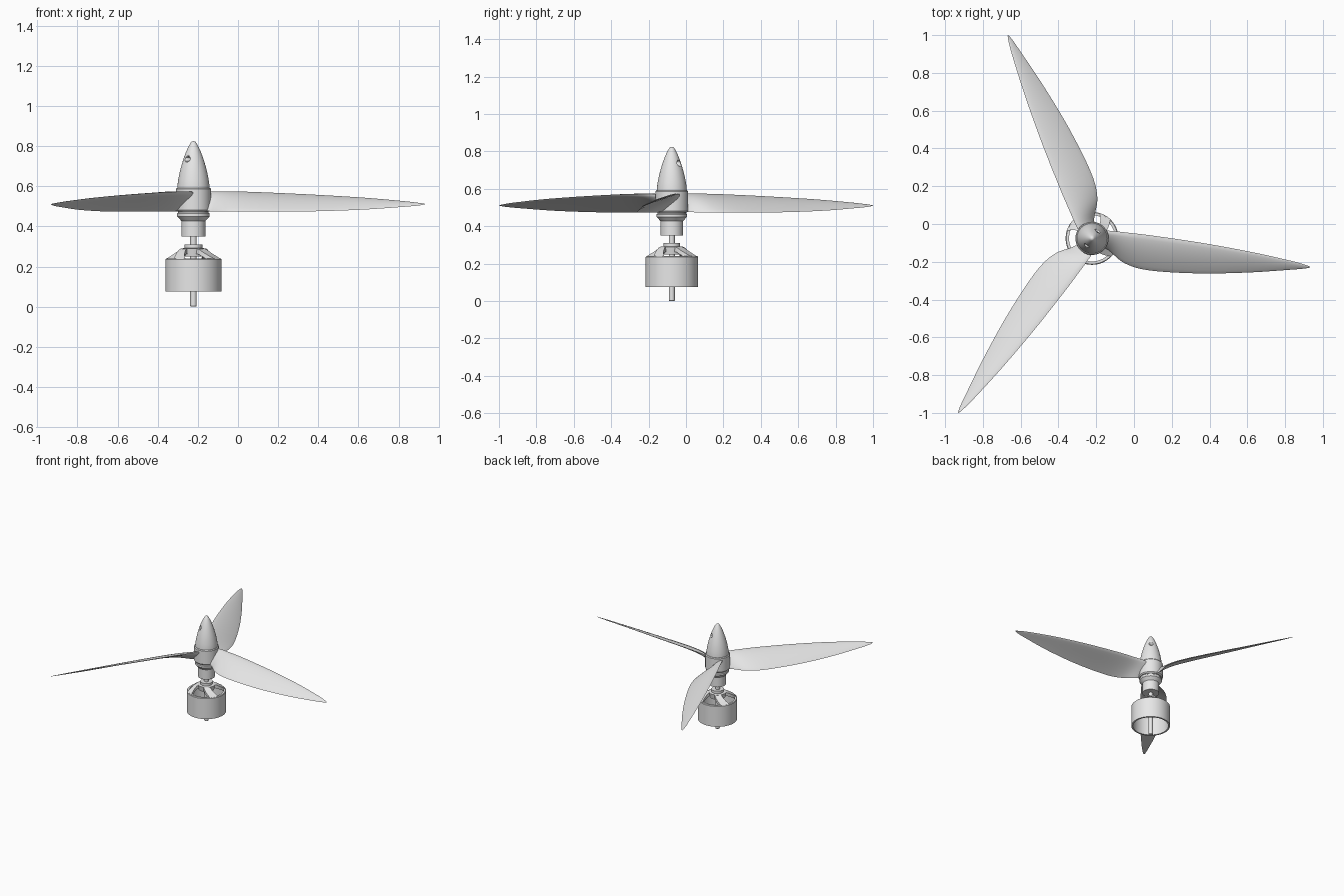
import bpy, bmesh, math
from mathutils import Vector, Matrix

if "Cube" in bpy.data.objects:
    bpy.data.objects.remove(bpy.data.objects["Cube"])

AXIS = Vector((-0.222, -0.076, 0))
BLADE_ANGLE = -7.3

grey = bpy.data.materials.new("light_grey")
grey.use_nodes = True
grey.diffuse_color = (0.8, 0.8, 0.8, 1)
grey.node_tree.nodes["Principled BSDF"].inputs["Base Color"].default_value = (0.8, 0.8, 0.8, 1)


def finish(name, bm, angle=30):
    bmesh.ops.remove_doubles(bm, verts=bm.verts, dist=1e-5)
    bmesh.ops.recalc_face_normals(bm, faces=bm.faces)
    mesh = bpy.data.meshes.new(name)
    bm.to_mesh(mesh)
    bm.free()
    mesh.materials.append(grey)
    obj = bpy.data.objects.new(name, mesh)
    obj.location = AXIS
    bpy.context.collection.objects.link(obj)
    bpy.ops.object.select_all(action='DESELECT')
    obj.select_set(True)
    bpy.context.view_layer.objects.active = obj
    bpy.ops.object.shade_smooth_by_angle(angle=math.radians(angle))
    return obj


def skin(bm, rings, caps=True):
    """Join matching closed loops of points with quads."""
    loops = [[bm.verts.new(p) for p in ring] for ring in rings]
    n = len(loops[0])
    for a, b in zip(loops, loops[1:]):
        for i in range(n):
            j = (i + 1) % n
            bm.faces.new((a[i], a[j], b[j], b[i]))
    if caps:
        bm.faces.new(loops[0])
        bm.faces.new(loops[-1])


def lathe(name, profile, closed=False, steps=64):
    """Turn an (r, z) profile about the vertical axis."""
    bm = bmesh.new()
    pts = profile + profile[:1] if closed else profile
    rings = []
    for r, z in pts:
        turn = [2 * math.pi * i / steps for i in range(steps)]
        rings.append([(max(r, 1e-4) * math.cos(a), max(r, 1e-4) * math.sin(a), z) for a in turn])
    skin(bm, rings, caps=not closed)
    return finish(name, bm)


def catmull(rows, per_span):
    """Smooth curve through rows of values."""
    out = []
    for k in range(len(rows) - 1):
        a, b = rows[max(k - 1, 0)], rows[k]
        c, d = rows[k + 1], rows[min(k + 2, len(rows) - 1)]
        for i in range(per_span):
            t = i / per_span
            out.append([q + t / 2 * (r - p + t * (2*p - 5*q + 4*r - s + t * (3*(q - r) + s - p)))
                        for p, q, r, s in zip(a, b, c, d)])
    return out + [list(rows[-1])]


# Spinner cone with a cross-drilled hole
spinner = lathe("spinner", [(r, z) for r, z in catmull(
    [(0, .825), (.012, .819), (.031, .785), (.05, .735), (.066, .68), (.077, .625), (.081, .585)], 4)])
bm = bmesh.new()
bmesh.ops.create_cone(bm, cap_ends=True, segments=24, radius1=.015, radius2=.015, depth=.3,
                      matrix=Matrix.Translation((0, 0, .735))
                      @ Matrix.Rotation(math.radians(BLADE_ANGLE + 240), 4, 'Z')
                      @ Matrix.Rotation(math.pi / 2, 4, 'Y'))
cutter = finish("hole_cutter", bm)
bpy.context.view_layer.objects.active = spinner
mod = spinner.modifiers.new("hole", 'BOOLEAN')
mod.operation, mod.object, mod.solver = 'DIFFERENCE', cutter, 'EXACT'
bpy.ops.object.modifier_apply(modifier=mod.name)
bpy.data.objects.remove(cutter)

# Hub, collar and shaft
lathe("blade_hub", [(0, .592), (.083, .592), (.088, .586), (.088, .482), (.082, .474), (0, .474)])
lathe("collar", [(0, .48), (.076, .48), (.076, .468), (.081, .464), (.081, .45),
                 (.06, .427), (.06, .35), (0, .35)])
lathe("shaft", [(0, .36), (.016, .36), (.016, .004), (.013, 0), (0, 0)], steps=32)

# Motor bell, open at both ends, with its centre boss
lathe("motor_can", [(.14, .075), (.14, .236), (.136, .24), (.122, .24), (.122, .22),
                    (.128, .21), (.128, .075)], closed=True)
lathe("bell_boss", [(0, .311), (.044, .311), (.044, .292), (.064, .29), (.056, .25), (0, .25)])

# Swirled spokes from the boss down to the can rim
bm = bmesh.new()
for k in range(4):
    rings = []
    for i in range(9):
        f = i / 8
        r = .035 + .1 * f
        a = math.radians(90 * k + 30 + 30 * f)
        z = .29 - .05 * max(0, f - .3) / .7
        half, thick = .02 + .012 * f, .028 - .006 * f
        out, side = Vector((math.cos(a), math.sin(a), 0)), Vector((-math.sin(a), math.cos(a), 0))
        rings.append([out * r + side * w + Vector((0, 0, h))
                      for w, h in ((-half, z), (half, z), (half, z - thick), (-half, z - thick))])
    skin(bm, rings)
finish("bell_spokes", bm)

# Blades: distance, leading offset, trailing offset, leading z, trailing z, thickness
stations = [
    (.03, .045, -.04, .568, .482, .030),
    (.09, .052, -.05, .573, .476, .026),
    (.187, .054, -.109, .573, .475, .022),
    (.323, .055, -.13, .570, .474, .018),
    (.58, .05, -.113, .559, .475, .014),
    (.84, .036, -.075, .544, .483, .010),
    (1.05, .017, -.034, .526, .497, .007),
    (1.13, .006, -.017, .517, .504, .004),
    (1.163, -.002, -.007, .512, .51, .002)]
CHORD_STEPS = 12
section = [(i / CHORD_STEPS, 1) for i in range(CHORD_STEPS)]
section += [(i / CHORD_STEPS, -1) for i in range(CHORD_STEPS, 0, -1)]

for k, name in enumerate(("left_blade", "rear_blade", "right_blade")):
    spin = Matrix.Rotation(math.radians(BLADE_ANGLE + 120 * k), 3, 'Z')
    rings = []
    for s, lead, trail, z_lead, z_trail, thick in catmull(stations, 5):
        front, back = Vector((s, lead, z_lead)), Vector((s, trail, z_trail))
        chord = back - front
        up = Vector((0, chord.z, -chord.y)).normalized()
        ring = []
        for c, sign in section:
            u = c * c * (3 - 2 * c) * .5 + c * .5
            h = sign * thick * 1.3 * math.sqrt(u) * (1.03 - u)
            h += .12 * chord.length * u * (1 - u)
            ring.append(spin @ (front + chord * u + up * h))
        rings.append(ring)
    bm = bmesh.new()
    skin(bm, rings)
    finish(name, bm, 50)
